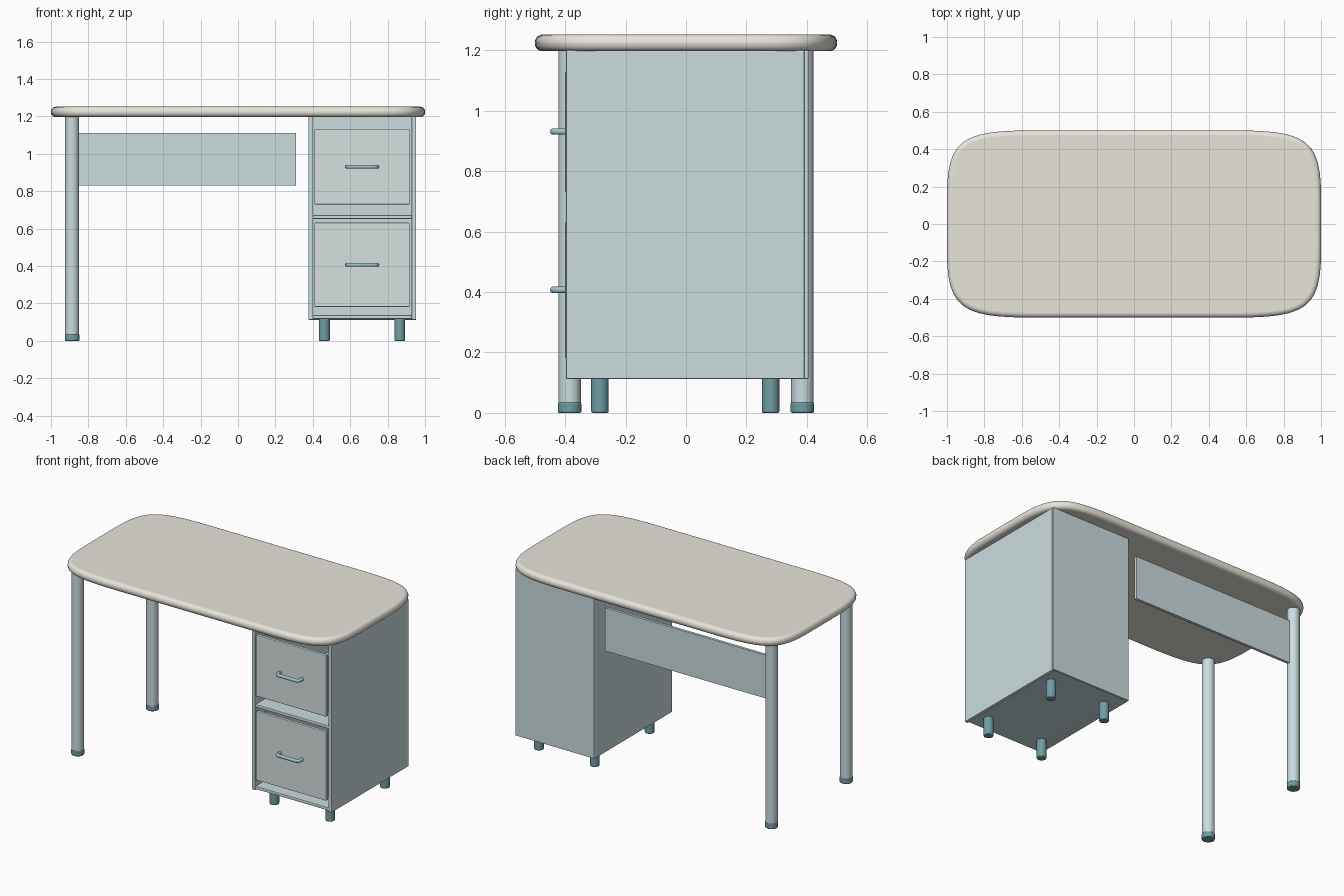
import bpy, bmesh
from math import radians

if "Cube" in bpy.data.objects:
    bpy.data.objects.remove(bpy.data.objects["Cube"])


def mat(name, rgb):
    m = bpy.data.materials.new(name)
    m.diffuse_color = (*rgb, 1)
    m.use_nodes = True
    m.node_tree.nodes["Principled BSDF"].inputs["Base Color"].default_value = m.diffuse_color
    return m


CREAM = mat("cream", (0.80, 0.78, 0.70))
PALE = mat("pale_teal", (0.60, 0.72, 0.74))
FRONT = mat("drawer_teal", (0.67, 0.75, 0.74))
DARK = mat("dark_teal", (0.16, 0.34, 0.37))
METAL = mat("handle_teal", (0.36, 0.54, 0.58))


def finish(bm, name, material, bevel=0, segments=2):
    bmesh.ops.recalc_face_normals(bm, faces=bm.faces)
    me = bpy.data.meshes.new(name)
    bm.to_mesh(me)
    bm.free()
    ob = bpy.data.objects.new(name, me)
    bpy.context.collection.objects.link(ob)
    me.materials.append(material)
    if bevel:
        b = ob.modifiers.new("bevel", 'BEVEL')
        b.width, b.segments, b.limit_method = bevel, segments, 'ANGLE'
    return ob


def smooth(ob, angle=40):
    bpy.ops.object.select_all(action='DESELECT')
    ob.select_set(True)
    bpy.context.view_layer.objects.active = ob
    bpy.ops.object.shade_smooth_by_angle(angle=radians(angle))


def box(name, x, y, z, material, bevel=0):
    bm = bmesh.new()
    bmesh.ops.create_cube(bm, size=1)
    for v in bm.verts:
        v.co = [r[0] + (c + 0.5) * (r[1] - r[0]) for c, r in zip(v.co, (x, y, z))]
    return finish(bm, name, material, bevel)


def cylinder(name, x, y, z0, z1, r, material, bevel=0):
    bm = bmesh.new()
    bmesh.ops.create_cone(bm, cap_ends=True, segments=32, radius1=r, radius2=r, depth=z1 - z0)
    bmesh.ops.translate(bm, verts=bm.verts, vec=(x, y, (z0 + z1) / 2))
    smooth(finish(bm, name, material, bevel))


# Desktop: rounded slab with softly curved corners and a bullnose edge
def corner(t):
    u = 1 - t
    w = (u**3, 3 * u * u * t, 3 * u * t * t, t**3)
    return (sum(a * b for a, b in zip(w, (0.55, 0.92, 1.0, 1.0))),
            sum(a * b for a, b in zip(w, (0.5, 0.5, 0.45, 0.15))))


quarter = [corner(i / 12) for i in range(13)]
back = quarter[::-1]
outline = back + [(-x, y) for x, y in quarter]
outline += [(-x, -y) for x, y in outline]
bm = bmesh.new()
face = bm.faces.new([bm.verts.new((x, y, 1.197)) for x, y in outline])
ext = bmesh.ops.extrude_face_region(bm, geom=[face])
bmesh.ops.translate(bm, vec=(0, 0, 0.055),
                    verts=[v for v in ext["geom"] if isinstance(v, bmesh.types.BMVert)])
smooth(finish(bm, "desktop", CREAM, 0.025, 5), 50)

# Tall legs with dark end caps, on the left
for label, y in (("front", -0.385), ("back", 0.385)):
    cylinder(label + "_leg", -0.887, y, 0.033, 1.2, 0.037, PALE)
    cylinder(label + "_leg_cap", -0.887, y, 0, 0.035, 0.039, DARK, 0.005)

# Modesty panel
box("modesty_panel", (-0.887, 0.31), (0.375, 0.393), (0.83, 1.112), PALE)

# Cabinet carcass
box("cabinet_left_side", (0.377, 0.402), (-0.397, 0.392), (0.112, 1.2), PALE, 0.004)
box("cabinet_right_side", (0.928, 0.952), (-0.397, 0.392), (0.112, 1.2), PALE, 0.004)
box("cabinet_back", (0.379, 0.95), (0.39, 0.406), (0.112, 1.2), PALE, 0.004)
box("cabinet_bottom", (0.40, 0.93), (-0.393, 0.392), (0.118, 0.138), PALE, 0.004)
box("cabinet_shelf", (0.40, 0.93), (-0.393, 0.392), (0.652, 0.672), PALE, 0.004)

# Cabinet feet
for sx, x in (("left", 0.462), ("right", 0.865)):
    for sy, y in (("front", -0.285), ("back", 0.28)):
        cylinder(f"{sy}_{sx}_foot", x, y, 0, 0.12, 0.029, DARK, 0.005)


# Drawers: front panel, open tray behind it, and a bent bar handle
def drawer(label, z0, z1, handle_z):
    box(label + "_drawer_front", (0.409, 0.917), (-0.40, -0.38), (z0, z1), FRONT, 0.003)
    tray = box(label + "_drawer_tray", (0.42, 0.905), (-0.382, 0.36), (z0 + 0.01, z1 - 0.03), PALE)
    bm = bmesh.new()
    bm.from_mesh(tray.data)
    top = [f for f in bm.faces if f.normal.z > 0.9]
    bmesh.ops.delete(bm, geom=top, context='FACES')
    bm.to_mesh(tray.data)
    bm.free()
    tray.modifiers.new("walls", 'SOLIDIFY').thickness = 0.012

    cu = bpy.data.curves.new(label + "_handle", 'CURVE')
    cu.dimensions = '3D'
    cu.bevel_depth, cu.bevel_resolution, cu.use_fill_caps = 0.011, 3, True
    path = [(-0.079, -0.395), (-0.079, -0.425), (-0.074, -0.435), (-0.064, -0.439)]
    path += [(-x, y) for x, y in path[::-1]]
    sp = cu.splines.new('POLY')
    sp.points.add(len(path) - 1)
    for p, (x, y) in zip(sp.points, path):
        p.co = (0.664 + x, y, handle_z, 1)
    cu.materials.append(METAL)
    bpy.context.collection.objects.link(bpy.data.objects.new(label + "_handle", cu))


drawer("upper", 0.73, 1.13, 0.931)
drawer("lower", 0.182, 0.632, 0.407)
